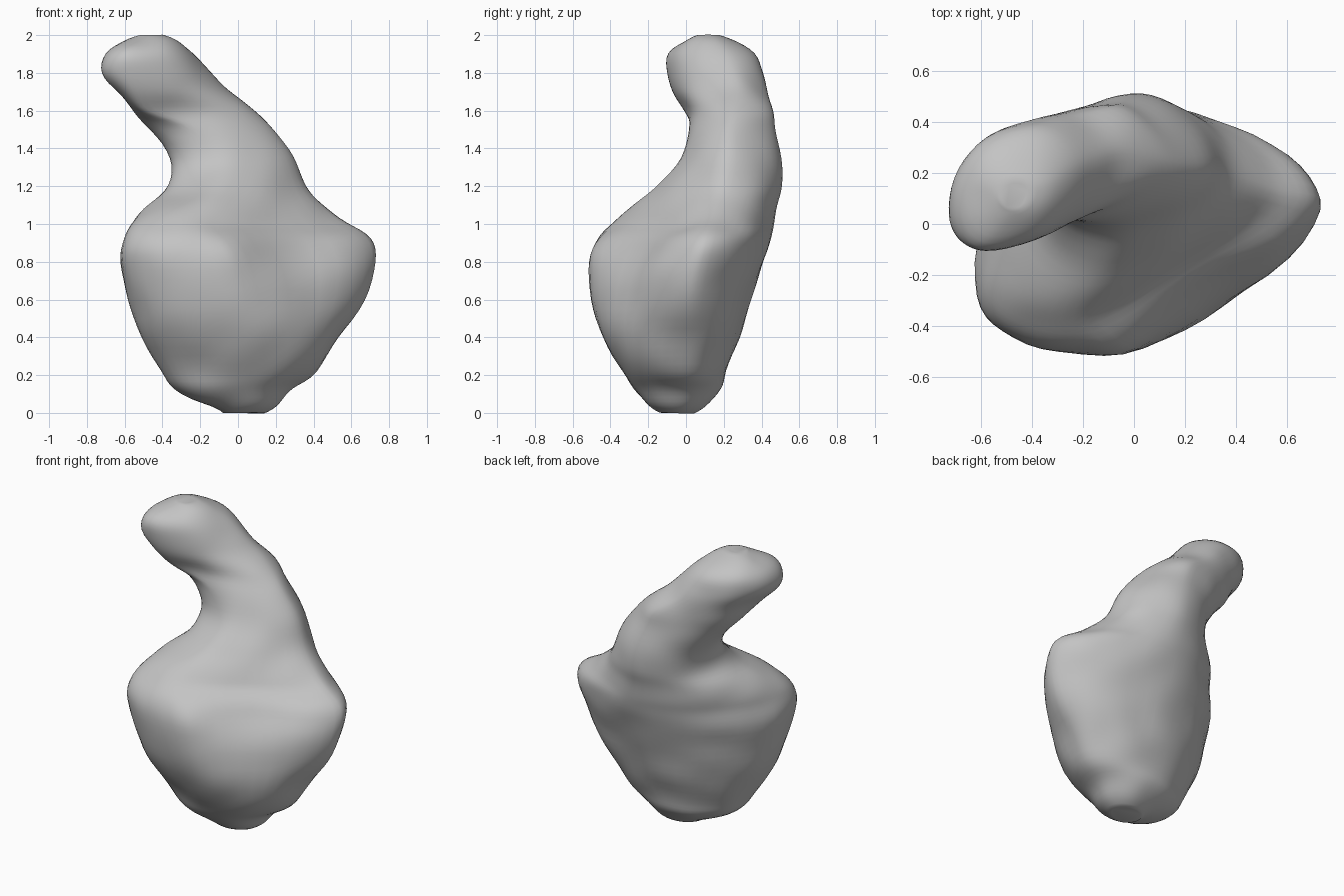
import bpy
import bmesh
import math
from mathutils import Vector, noise

default_cube = bpy.data.objects.get("Cube")
if default_cube:
    bpy.data.objects.remove(default_cube, do_unlink=True)

SEGMENTS = 48
STEPS = 4

# Each section: height, then the left, right, front and back extreme points
BODY = [
    (0, -.08, -.05, .12, -.05, 0, -.13, .02, .03),
    (.04, -.15, -.05, .21, -.03, .03, -.2, .05, .1),
    (.13, -.34, -.1, .29, 0, -.03, -.28, .03, .18),
    (.22, -.41, -.12, .42, 0, -.03, -.33, .05, .21),
    (.4, -.51, -.15, .53, .02, -.05, -.44, .08, .28),
    (.6, -.58, -.17, .66, .05, -.03, -.5, .08, .34),
    (.8, -.62, -.18, .72, .08, -.05, -.51, .08, .41),
    (.92, -.6, -.2, .7, .1, -.12, -.47, .08, .44),
    (1, -.56, -.14, .57, .12, -.2, -.38, .05, .46),
    (1.1, -.47, -.03, .44, .16, -.18, -.27, .03, .48),
]
NECK = [
    (1.2, -.36, .08, .36, .2, -.1, -.14, .02, .5),
    (1.35, -.35, .18, .29, .23, -.08, -.02, 0, .5),
    (1.5, -.46, .2, .19, .23, -.2, .02, -.05, .47),
    (1.6, -.55, .17, .09, .25, -.47, 0, -.1, .46),
    (1.7, -.63, .1, -.06, .27, -.52, -.07, -.25, .43),
    (1.8, -.72, .08, -.15, .24, -.56, -.1, -.36, .4),
    (1.9, -.7, .1, -.24, .2, -.57, -.09, -.43, .36),
    (1.97, -.6, .14, -.33, .15, -.5, 0, -.46, .24),
    (2, -.52, .1, -.42, .13, -.47, .06, -.46, .16),
]
# Height, then fullness of the back right, back left, front left and front right
FULLNESS = [
    (0, 2, 2, 2, 2),
    (.3, 2, 2.1, 1.7, 2.2),
    (.6, 1.8, 2, 2.3, 1.4),
    (.85, 1.8, 1.9, 2.8, 1.1),
    (1, 1.8, 1.9, 2.4, 1.15),
    (1.15, 1.8, 2, 2, 1.5),
    (1.35, 1.65, 2, 2, 1.8),
    (1.55, 1.6, 2, 2, 1.8),
    (1.7, 1.8, 2, 2.6, 1.9),
    (2, 2, 2, 2, 2),
]
# Centre, radius and push: shoulder knob, then the valley beside the belly
RELIEF = [
    (Vector((.62, -.1, .76)), .2, .07),
    (Vector((.28, -.28, .88)), .2, -.06),
]


def blend(a, b, c, d, t):
    """Smooth curve through b and c."""
    return b + t / 2 * (c - a + t * (2*a - 5*b + 4*c - d + t * (3*(b - c) + d - a)))


def smooth_sections(rows):
    result = []
    last = len(rows) - 1
    for i in range(last):
        four = [rows[max(0, min(last, i + k))] for k in (-1, 0, 1, 2)]
        for s in range(STEPS):
            result.append([blend(*values, s / STEPS) for values in zip(*four)])
    return result + [list(rows[-1])]


def fullness_at(z):
    for low, high in zip(FULLNESS, FULLNESS[1:]):
        if z <= high[0]:
            break
    t = max(0, min(1, (z - low[0]) / (high[0] - low[0])))
    return [a + (b - a) * t for a, b in zip(low[1:], high[1:])]


def section_point(row, angle):
    """Point on a lopsided oval made of four arcs of differing fullness."""
    z, lx, ly, rx, ry, fx, fy, bx, by = row
    c, s = math.cos(angle), math.sin(angle)
    side_x, side_y = (rx, ry) if c >= 0 else (lx, ly)
    end_x, end_y = (bx, by) if s >= 0 else (fx, fy)
    power = fullness_at(z)[int(angle / (math.pi / 2)) % 4]
    u, v = abs(c) ** (2 / power), abs(s) ** (2 / power)
    return Vector((end_x + (side_x - end_x) * u, side_y + (end_y - side_y) * v, z))


def loft(name, rows):
    bm = bmesh.new()
    rings = [[bm.verts.new(section_point(row, math.tau * (k + 0.5) / SEGMENTS))
              for k in range(SEGMENTS)] for row in rows]
    for low, high in zip(rings, rings[1:]):
        for k in range(SEGMENTS):
            n = (k + 1) % SEGMENTS
            bm.faces.new((low[k], low[n], high[n], high[k]))
    bm.faces.new(rings[0][::-1])
    bm.faces.new(rings[-1])

    # Push the knob out and the valley in along the front right
    inner = [v for ring in rings[1:-1] for v in ring]
    outward = Vector((0.57, -0.82, 0))
    for v in inner:
        v.co += outward * sum(push * math.exp(-((v.co - centre).length / radius) ** 2)
                              for centre, radius, push in RELIEF)

    # Soften the surface, then give it a lumpy, hand-shaped relief
    for _ in range(3):
        bmesh.ops.smooth_vert(bm, verts=inner, factor=0.4, use_axis_x=True,
                              use_axis_y=True, use_axis_z=True)
    bm.normal_update()
    for v in inner:
        v.co += v.normal * (0.005 + 0.012 * noise.noise(v.co * 5))
    mesh = bpy.data.meshes.new(name)
    bm.to_mesh(mesh)
    bm.free()
    obj = bpy.data.objects.new(name, mesh)
    bpy.context.collection.objects.link(obj)
    return obj


# One continuous lump: rounded body, side shoulder and bent neck
lump = loft("lumpy_body", smooth_sections(BODY + NECK))

stone = bpy.data.materials.new("stone_grey")
stone.use_nodes = True
stone.diffuse_color = (0.55, 0.55, 0.55, 1)
stone.node_tree.nodes["Principled BSDF"].inputs["Base Color"].default_value = stone.diffuse_color
lump.data.materials.append(stone)

bpy.ops.object.select_all(action="DESELECT")
lump.select_set(True)
bpy.context.view_layer.objects.active = lump
bpy.ops.object.shade_smooth_by_angle(angle=math.radians(50))
